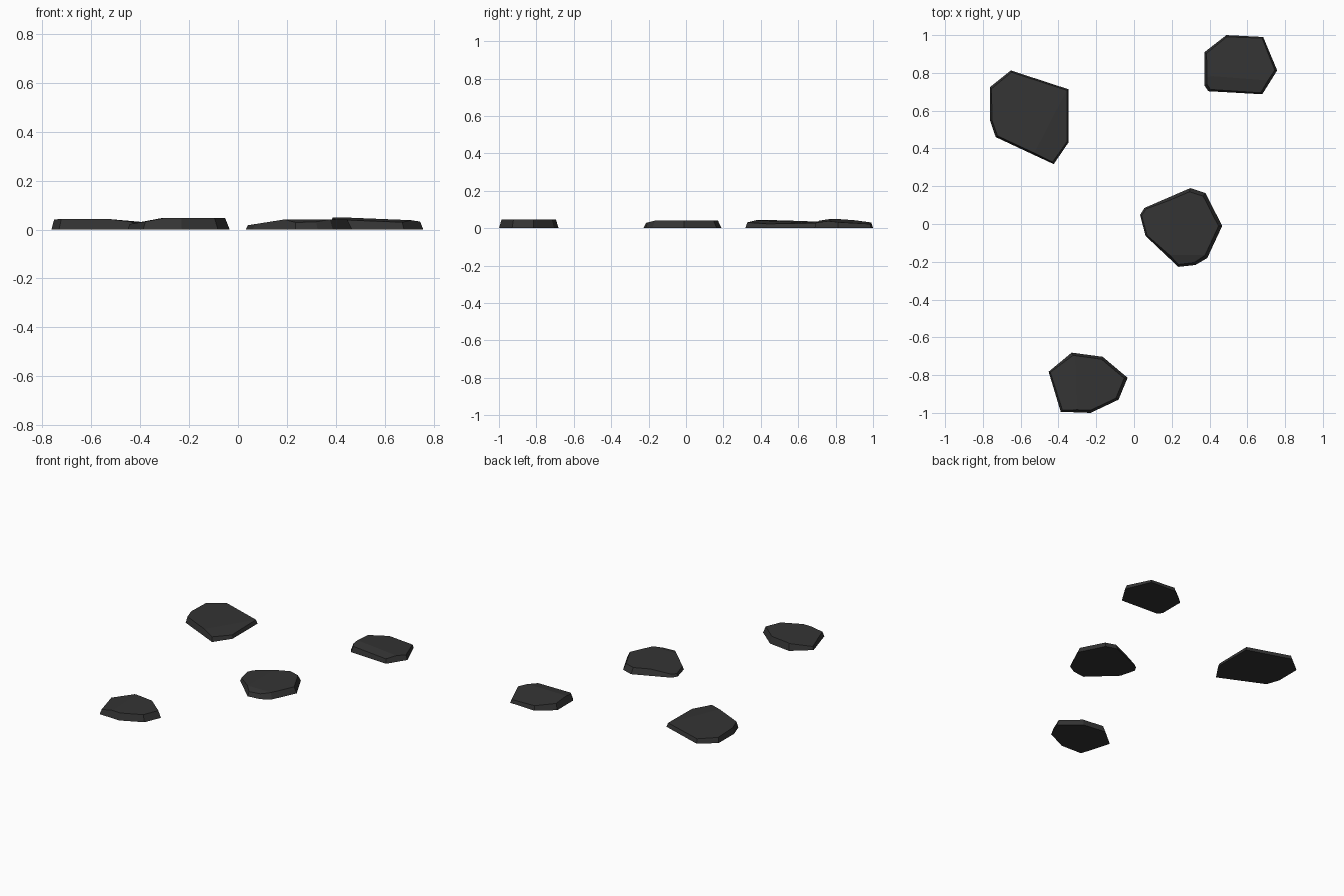
import bpy, bmesh
from mathutils import Vector

if "Cube" in bpy.data.objects:
    bpy.data.objects.remove(bpy.data.objects["Cube"])

slate = bpy.data.materials.new("dark slate")
slate.diffuse_color = (0.034, 0.034, 0.034, 1)
slate.use_nodes = True
slate.node_tree.nodes["Principled BSDF"].inputs["Base Color"].default_value = slate.diffuse_color


def stone(name, outline, height, cuts, taper=0.91):
    """Tapered slab from an outline, its top planed by three-point cuts."""
    cx = sum(p[0] for p in outline) / len(outline)
    cy = sum(p[1] for p in outline) / len(outline)
    bm = bmesh.new()
    for x, y in outline:
        bm.verts.new((x - cx, y - cy, 0))
        bm.verts.new(((x - cx) * taper, (y - cy) * taper, height))
    bmesh.ops.convex_hull(bm, input=bm.verts)
    for cut in cuts:
        a, b, c = (Vector(p) - Vector((cx, cy, 0)) for p in cut)
        n = (b - a).cross(c - a).normalized()
        if n.z < 0:
            n = -n
        res = bmesh.ops.bisect_plane(bm, geom=bm.verts[:] + bm.edges[:] + bm.faces[:],
                                     plane_co=a, plane_no=n, clear_outer=True)
        rim = [e for e in res["geom_cut"] if isinstance(e, bmesh.types.BMEdge)]
        bmesh.ops.holes_fill(bm, edges=[e for e in rim if e.is_boundary])
    bmesh.ops.dissolve_limit(bm, angle_limit=0.01, verts=bm.verts, edges=bm.edges)
    bmesh.ops.recalc_face_normals(bm, faces=bm.faces)
    me = bpy.data.meshes.new(name)
    bm.to_mesh(me)
    bm.free()
    me.materials.append(slate)
    ob = bpy.data.objects.new(name, me)
    ob.location = (cx, cy, 0)
    bpy.context.collection.objects.link(ob)


# back left stone: gently tilted top with a sloped right side
stone("stone_back_left",
      [(-.652, .813), (-.346, .713), (-.346, .433), (-.425, .317),
       (-.732, .46), (-.763, .55), (-.763, .724)], .05,
      [[(-.72, .47, .043), (-.53, .37, .043), (-.36, .70, .028)],
       [(-.36, .70, .028), (-.53, .37, .043), (-.36, .44, .024)]], .93)

# front stone: flat top falling away at the left
stone("stone_front",
      [(-.452, -.782), (-.33, -.681), (-.166, -.703), (-.034, -.814),
       (-.082, -.93), (-.23, -1.0), (-.388, -.994)], .047,
      [[(-.30, -1.0, .047), (-.31, -.7, .047), (-.42, -.85, .026)]])

# back right stone: ridge near the front edge
stone("stone_back_right",
      [(.489, 1.0), (.684, .99), (.758, .813), (.679, .687),
       (.394, .703), (.372, .734), (.372, .909)], .05,
      [[(.49, .777, .047), (.71, .76, .038), (.55, .99, .028)],
       [(.49, .777, .047), (.71, .76, .038), (.55, .70, .034)]])

# middle stone: lowered left end and front edge
stone("stone_middle",
      [(.055, .085), (.298, .19), (.378, .164), (.467, -.01), (.388, -.18),
       (.325, -.217), (.235, -.227), (.061, -.063), (.032, .048)], .041,
      [[(.19, .12, .041), (.19, -.15, .041), (.05, 0, .019)],
       [(.18, -.165, .041), (.375, -.165, .041), (.28, -.225, .026)]])
